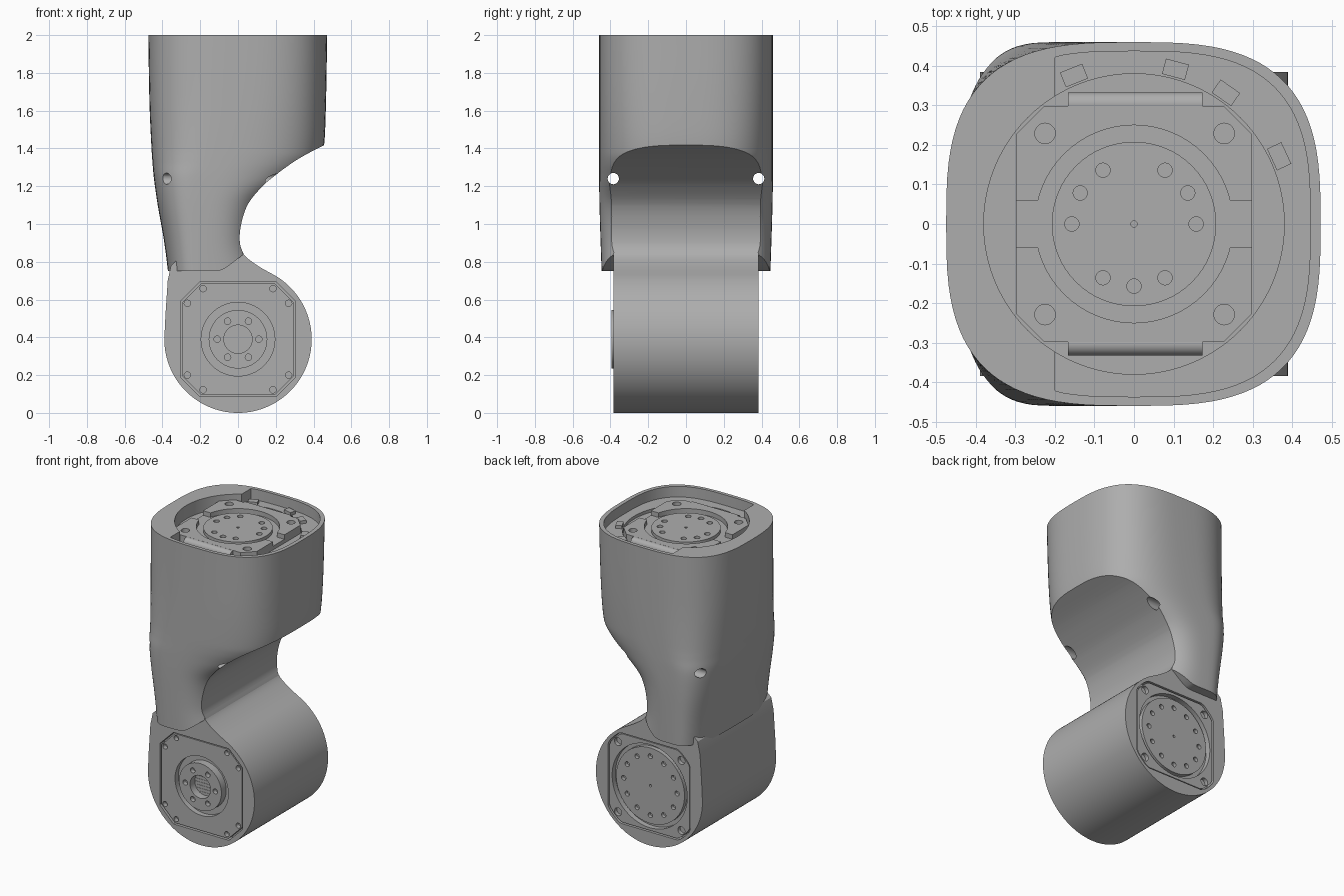
import bpy, bmesh, math
from mathutils import Matrix, Vector

cube = bpy.data.objects.get("Cube")
if cube:
    bpy.data.objects.remove(cube)

grey = bpy.data.materials.new("satin_grey")
grey.use_nodes = True
grey.diffuse_color = (0.42, 0.42, 0.42, 1)
grey.node_tree.nodes["Principled BSDF"].inputs["Base Color"].default_value = (0.42, 0.42, 0.42, 1)

# Placement frames: local z points out of each end of the joint
R = 0.39
FRONT = Matrix(((1, 0, 0, 0), (0, 0, -1, 0), (0, 1, 0, R), (0, 0, 0, 1)))
BACK = Matrix(((-1, 0, 0, 0), (0, 0, 1, 0), (0, 1, 0, R), (0, 0, 0, 1)))
SIDE = Matrix(((0, 0, 1, 0), (1, 0, 0, 0), (0, 1, 0, 0), (0, 0, 0, 1)))
ELEV = FRONT @ Matrix.Translation((0, -R, 0))
TOP = Matrix.Identity(4)


def loft(name, rings):
    """Closed solid through a list of equal rings of points."""
    bm = bmesh.new()
    vs = [[bm.verts.new(p) for p in r] for r in rings]
    n = len(vs[0])
    for a, b in zip(vs, vs[1:]):
        for i in range(n):
            j = (i + 1) % n
            bm.faces.new((a[i], a[j], b[j], b[i]))
    bm.faces.new(vs[0])
    bm.faces.new(vs[-1])
    bmesh.ops.recalc_face_normals(bm, faces=bm.faces)
    me = bpy.data.meshes.new(name)
    bm.to_mesh(me)
    bm.free()
    me.materials.append(grey)
    ob = bpy.data.objects.new(name, me)
    bpy.context.collection.objects.link(ob)
    return ob


def prism(name, outline, w0, w1, frame):
    return loft(name, [[frame @ Vector((u, v, w)) for u, v in outline] for w in (w0, w1)])


def circle(r, n=64, cu=0, cv=0):
    return [(cu + r * math.cos(2 * math.pi * i / n), cv + r * math.sin(2 * math.pi * i / n))
            for i in range(n)]


def chamfered(h, c):
    """Square of half size h with corners cut by c."""
    k = h - c
    return [(h, -k), (h, k), (k, h), (-k, h), (-h, k), (-h, -k), (-k, -h), (k, -h)]


def boolean(ob, cutter, op="DIFFERENCE"):
    bpy.context.view_layer.objects.active = ob
    mod = ob.modifiers.new("cut", "BOOLEAN")
    mod.object, mod.operation, mod.solver = cutter, op, "EXACT"
    bpy.ops.object.modifier_apply(modifier=mod.name)
    bpy.data.objects.remove(cutter)


def drill(ob, spots, r, w0, w1, frame):
    for u, v in spots:
        boolean(ob, prism("hole", circle(r, 20, u, v), w0, w1, frame))


def bolt_circle(r, n, start=0.0):
    return [(r * math.cos(start + 2 * math.pi * i / n), r * math.sin(start + 2 * math.pi * i / n))
            for i in range(n)]


def spline(pts, steps=6):
    """Catmull-Rom curve through points of any dimension."""
    p = [pts[0]] + list(pts) + [pts[-1]]
    out = []
    for a, b, c, d in zip(p, p[1:], p[2:], p[3:]):
        for s in range(steps):
            t = s / steps
            out.append(tuple(
                0.5 * (2 * y + (z - x) * t + (2 * x - 5 * y + 4 * z - w) * t * t
                       + (3 * y - x - 3 * z + w) * t ** 3)
                for x, y, z, w in zip(a, b, c, d)))
    return out + [tuple(pts[-1])]


def section(xl, c, xr, hy, n=96, e=2 / 3):
    """Rounded-square outline whose left and right halves differ in width."""
    pts = []
    for i in range(n):
        a = 2 * math.pi * i / n
        co, si = math.cos(a), math.sin(a)
        half = xr - c if co > 0 else c - xl
        pts.append((c + half * math.copysign(abs(co) ** e, co),
                    hy * math.copysign(abs(si) ** e, si)))
    return pts


# Upper sleeve: tapering rounded-square loft (z, left, split, right, half depth)
stations = [(0.7, -0.365, -0.2, 0.17, 0.445), (0.9, -0.39, -0.2, 0.1, 0.452),
            (1.1, -0.425, -0.2, 0.15, 0.458), (1.24, -0.445, -0.19, 0.34, 0.46),
            (1.33, -0.453, -0.14, 0.43, 0.46), (1.42, -0.459, -0.1, 0.456, 0.46),
            (1.65, -0.469, -0.04, 0.466, 0.46), (2.0, -0.475, 0, 0.472, 0.46)]
sleeve = loft("sleeve", [[(x, y, z) for x, y in section(l, c, r, h)]
                         for z, l, c, r, h in spline(stations)])

# Scooped side and curved lower edge trim the sleeve
scoop = spline([(0.03, 0.84), (0.01, 0.9), (0.015, 0.99), (0.05, 1.1), (0.12, 1.19),
                (0.2, 1.26), (0.32, 1.345), (0.46, 1.42)])
lower_edge = spline([(-0.12, 0.75), (-0.07, 0.765), (0.03, 0.84)], 4)[:-1]
trim = [(-0.7, 0.75)] + lower_edge + scoop + [(0.7, 1.425), (0.7, 2.2), (-0.7, 2.2)]
boolean(sleeve, prism("trim", trim, -0.7, 0.7, ELEV), "INTERSECT")

# Open top: round well plus a wide pocket towards the scooped side
boolean(sleeve, prism("well", circle(0.38, 96), 1.91, 2.1, TOP))
pocket = [(max(x, -0.2), y) for x, y in section(-0.44, 0, 0.446, 0.437)]
pocket = [p for i, p in enumerate(pocket) if p[0] > -0.2 or pocket[i - 1][0] > -0.2
          or pocket[(i + 1) % len(pocket)][0] > -0.2]
boolean(sleeve, prism("pocket", pocket, 1.93, 2.1, TOP))

# Cross holes through the sleeve sides
drill(sleeve, [(-0.385, 1.24), (0.385, 1.24)], 0.03, -0.7, 0.7, SIDE)

# Joint barrel with its neck blending into the sleeve
arc = [(R * math.cos(math.radians(a)), R + R * math.sin(math.radians(a)))
       for a in range(180, 423, 3)]
neck = spline([arc[-1], (0.1, 0.782), (0.03, 0.84), (0.005, 0.91)], 5)[1:]
neck += [(-0.05, 0.96), (-0.25, 0.88), (-0.355, 0.78), (-0.372, 0.7), (-0.384, 0.52)]
D = 0.385
barrel = prism("joint_barrel", arc + neck, -D, D, ELEV)
boolean(barrel, prism("front_pocket", chamfered(0.303, 0.1), D - 0.05, D + 0.1, FRONT))
back_outline = [(max(-0.3, min(0.3, u)), max(-0.3, min(0.3, v))) for u, v in circle(0.368, 96)]
boolean(barrel, prism("back_pocket", back_outline, D - 0.05, D + 0.1, BACK))

# Front cover with output boss
cover = prism("front_cover", chamfered(0.295, 0.1), D - 0.06, D - 0.005, FRONT)
boolean(cover, prism("ring_groove", circle(0.195), D - 0.04, D + 0.1, FRONT))
drill(cover, [(sx * u, sy * v) for sx in (-1, 1) for sy in (-1, 1)
              for u, v in ((0.268, 0.19), (0.185, 0.268))], 0.017, D - 0.035, D + 0.1, FRONT)
boss = prism("output_boss", circle(0.155), D - 0.06, D + 0.01, FRONT)
boolean(boss, prism("bore", circle(0.075, 48), D - 0.045, D + 0.1, FRONT))
drill(boss, bolt_circle(0.11, 6), 0.017, D - 0.02, D + 0.1, FRONT)

# Ribs across the bottom of the bore
for i in range(-3, 4):
    half = math.sqrt(0.073 ** 2 - (0.02 * i) ** 2) - 0.004
    v = 0.02 * i
    prism("bore_rib", [(-half, v - 0.005), (half, v - 0.005), (half, v + 0.005), (-half, v + 0.005)],
          D - 0.055, D - 0.038, FRONT)

# Back cover with rotating flange
inner = [(u * 0.975, v * 0.975) for u, v in back_outline]
back_cover = prism("back_cover", inner, D - 0.06, D - 0.005, BACK)
boolean(back_cover, prism("flange_groove", circle(0.275), D - 0.04, D + 0.1, BACK))
drill(back_cover, [(a, b) for a in (-0.232, 0.232) for b in (-0.232, 0.232)],
      0.026, D - 0.03, D + 0.1, BACK)
flange = prism("back_flange", circle(0.25), D - 0.06, D - 0.012, BACK)
drill(flange, bolt_circle(0.195, 12), 0.016, D - 0.035, D + 0.1, BACK)
drill(flange, [(0, 0)], 0.008, D - 0.03, D + 0.1, BACK)

# Top actuator: base plate with raised corners around a disc
plate = prism("top_plate", chamfered(0.298, 0.07), 1.9, 1.965, TOP)
boolean(plate, prism("disc_well", circle(0.25), 1.935, 2.1, TOP))
for s in (-1, 1):
    notch = [(s * 0.2, -0.06), (s * 0.35, -0.06), (s * 0.35, 0.06), (s * 0.2, 0.06)]
    boolean(plate, prism("side_notch", notch, 1.935, 2.1, TOP))
drill(plate, [(a, b) for a in (-0.225, 0.228) for b in (-0.229, 0.229)], 0.026, 1.94, 2.1, TOP)
disc = prism("top_disc", circle(0.208), 1.9, 1.957, TOP)
bolts = [(0.157 * math.cos(math.radians(a)), 0.157 * math.sin(math.radians(a)))
         for a in (0, 30, 60, 120, 150, 180, 240, 270, 300)]
drill(disc, bolts, 0.018, 1.935, 2.1, TOP)
drill(disc, [(0, 0)], 0.008, 1.94, 2.1, TOP)

# Rounded bars along the plate, and small tabs on the well wall
for s in (-1, 1):
    prism("top_bar", circle(0.03, 32, s * 0.303, 1.935), -0.167, 0.173, SIDE)
for angle in (25, 55, 75, 112):
    turn = Matrix.Rotation(math.radians(angle), 4, "Z")
    prism("wall_tab", [(0.385, -0.03), (0.425, -0.03), (0.425, 0.03), (0.385, 0.03)],
          1.92, 1.95, turn)

# Smooth curved surfaces, keep machined edges crisp
bpy.ops.object.select_all(action="DESELECT")
for ob in bpy.context.collection.objects:
    if ob.type == "MESH" and ob.data.materials and ob.data.materials[0] == grey:
        ob.select_set(True)
bpy.context.view_layer.objects.active = sleeve
bpy.ops.object.shade_smooth_by_angle(angle=math.radians(30))
